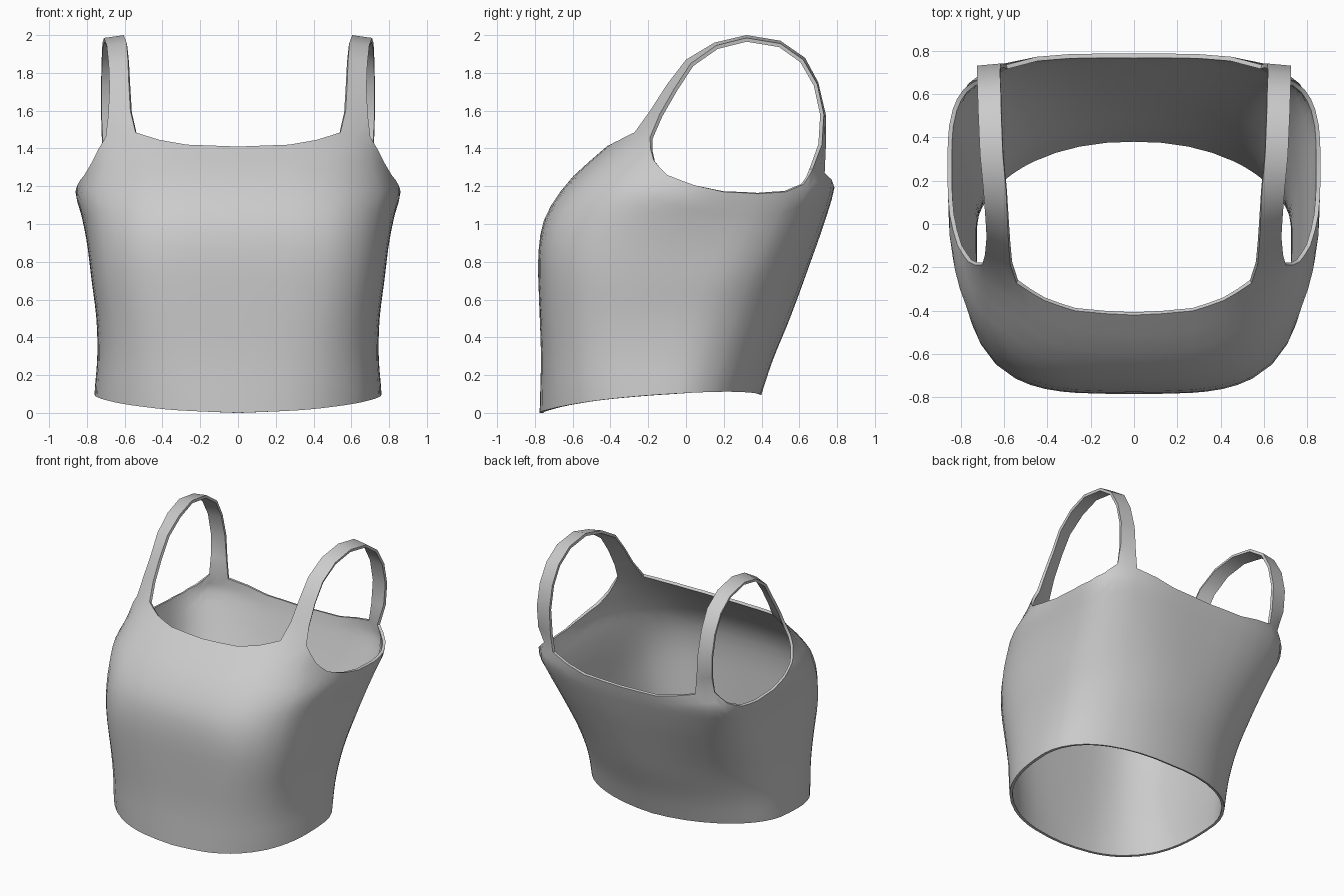
import bpy, bmesh, math

if "Cube" in bpy.data.objects:
    bpy.data.objects.remove(bpy.data.objects["Cube"])

ROWS = 18

# Body profiles by height: half width, front, back, depth of the widest line, roundness
WIDTH = [(0, .76), (.1, .76), (.3, .745), (.5, .75), (.7, .775), (.9, .80), (1.05, .83),
         (1.17, .86), (1.3, .825), (1.5, .815)]
FRONT = [(0, -.775), (.3, -.768), (.6, -.778), (.8, -.783), (.95, -.77), (1.05, -.74),
         (1.15, -.68), (1.25, -.60), (1.35, -.49), (1.41, -.42), (1.5, -.32)]
BACK = [(0, .37), (.1, .40), (.28, .46), (.5, .55), (.8, .66), (1, .73), (1.2, .787), (1.3, .775), (1.5, .74)]
MIDDLE = [(0, -.1), (.6, .02), (1.17, .27), (1.5, .25)]
ROUND_FRONT = [(0, 2.5), (.8, 3.7), (1.2, 3.1), (1.5, 3)]
ROUND_BACK = [(0, 2), (.6, 2.4), (1.2, 3.5), (1.5, 3.5)]
HEM = [(0, .0), (25, .015), (43, .04), (65, .075), (90, .10), (130, .112), (180, .095)]

# Top edge of one half: neckline, strap root, armhole, strap root, back neckline
TOP = [(0, -.42, 1.41), (.27, -.40, 1.42), (.42, -.36, 1.445), (.55, -.28, 1.485),
       (.70, -.19, 1.46), (.745, -.16, 1.34), (.79, -.09, 1.26), (.83, .05, 1.205),
       (.855, .20, 1.17), (.85, .38, 1.16), (.81, .52, 1.17), (.76, .61, 1.21),
       (.725, .68, 1.29), (.59, .735, 1.27), (.30, .785, 1.20), (0, .79, 1.19)]
FRONT_ROOT, BACK_ROOT = 3, 12      # index of the first point of each strap root

# Strap stations: neck-side edge and arm-side edge
STRAP = [((.57, -.19, 1.60), (.687, -.14, 1.58)), ((.578, -.10, 1.74), (.68, -.06, 1.72)),
         ((.583, 0, 1.87), (.685, .025, 1.85)), ((.59, .15, 1.96), (.695, .16, 1.945)),
         ((.605, .32, 2.0), (.71, .32, 1.985)), ((.612, .5, 1.97), (.718, .5, 1.955)),
         ((.615, .63, 1.88), (.722, .62, 1.87)), ((.618, .70, 1.75), (.725, .695, 1.74)),
         ((.615, .74, 1.58), (.725, .73, 1.58)), ((.605, .74, 1.40), (.72, .72, 1.42))]


def smooth_at(keys, t):
    """Smooth curve through (position, value) keys."""
    t = min(max(t, keys[0][0]), keys[-1][0])
    i = next(k for k in range(len(keys) - 1) if t <= keys[k + 1][0])

    def slope(k):
        a, b = keys[max(k - 1, 0)], keys[min(k + 1, len(keys) - 1)]
        return (b[1] - a[1]) / (b[0] - a[0])
    (x0, y0), (x1, y1) = keys[i], keys[i + 1]
    h = x1 - x0
    s = (t - x0) / h
    return ((2*s**3 - 3*s*s + 1) * y0 + (s**3 - 2*s*s + s) * h * slope(i)
            + (3*s*s - 2*s**3) * y1 + (s**3 - s*s) * h * slope(i + 1))


def body_point(phi, z):
    c, s = math.cos(phi), abs(math.sin(phi))
    mid = smooth_at(MIDDLE, z)
    n = smooth_at(ROUND_FRONT if c > 0 else ROUND_BACK, z)
    depth = mid - smooth_at(FRONT, z) if c > 0 else smooth_at(BACK, z) - mid
    r = (s**n + abs(c)**n) ** (-1 / n)
    return (smooth_at(WIDTH, z) * r * s, mid - depth * r * c, z)


def direction(p):
    x, y, z = p
    mid = smooth_at(MIDDLE, z)
    depth = mid - smooth_at(FRONT, z) if y < mid else smooth_at(BACK, z) - mid
    return math.atan2(x / smooth_at(WIDTH, z), (mid - y) / depth)


def skin(bm, columns):
    for a, b in zip(columns, columns[1:]):
        for j in range(len(a) - 1):
            bm.faces.new((a[j], b[j], b[j + 1], a[j + 1]))


# Body half: columns running from the hem to the top edge
bm = bmesh.new()
keys = [(direction(p), p[2]) for p in TOP]
edge = []
for (p0, z0), (p1, z1) in zip(keys, keys[1:]):
    edge += [(p0, z0), ((p0 + p1) / 2, (z0 + z1) / 2)]
edge.append((math.pi, TOP[-1][2]))
columns = []
for phi, top in edge:
    hem = smooth_at(HEM, math.degrees(phi))
    columns.append([bm.verts.new(body_point(phi, hem + (top - hem) * j / ROWS))
                    for j in range(ROWS + 1)])
for col in (columns[0], columns[-1]):
    for v in col:
        v.co.x = 0
skin(bm, columns)

# Strap: ribbon growing out of both roots
f, b = 2 * FRONT_ROOT, 2 * BACK_ROOT
strap = []
for k in range(3):
    line = [columns[f + k][-1]]
    for inner, outer in STRAP:
        line.append(bm.verts.new([p + (q - p) * k / 2 for p, q in zip(inner, outer)]))
    line.append(columns[b + 2 - k][-1])
    strap.append(line)
skin(bm, strap)

mesh = bpy.data.meshes.new("tank_top")
bm.to_mesh(mesh)
bm.free()
garment = bpy.data.objects.new("tank_top", mesh)
bpy.context.collection.objects.link(garment)

# Plain grey cloth
cloth = bpy.data.materials.new("grey_cloth")
cloth.diffuse_color = (.6, .6, .6, 1)
cloth.use_nodes = True
cloth.node_tree.nodes["Principled BSDF"].inputs["Base Color"].default_value = cloth.diffuse_color
mesh.materials.append(cloth)

# Other half and cloth thickness
mirror = garment.modifiers.new("mirror", 'MIRROR')
mirror.use_clip = True
thick = garment.modifiers.new("thickness", 'SOLIDIFY')
thick.thickness = .02
thick.offset = -1
bpy.context.view_layer.objects.active = garment
garment.select_set(True)
for name in ("mirror", "thickness"):
    bpy.ops.object.modifier_apply(modifier=name)
bpy.ops.object.shade_smooth_by_angle(angle=math.radians(40))
